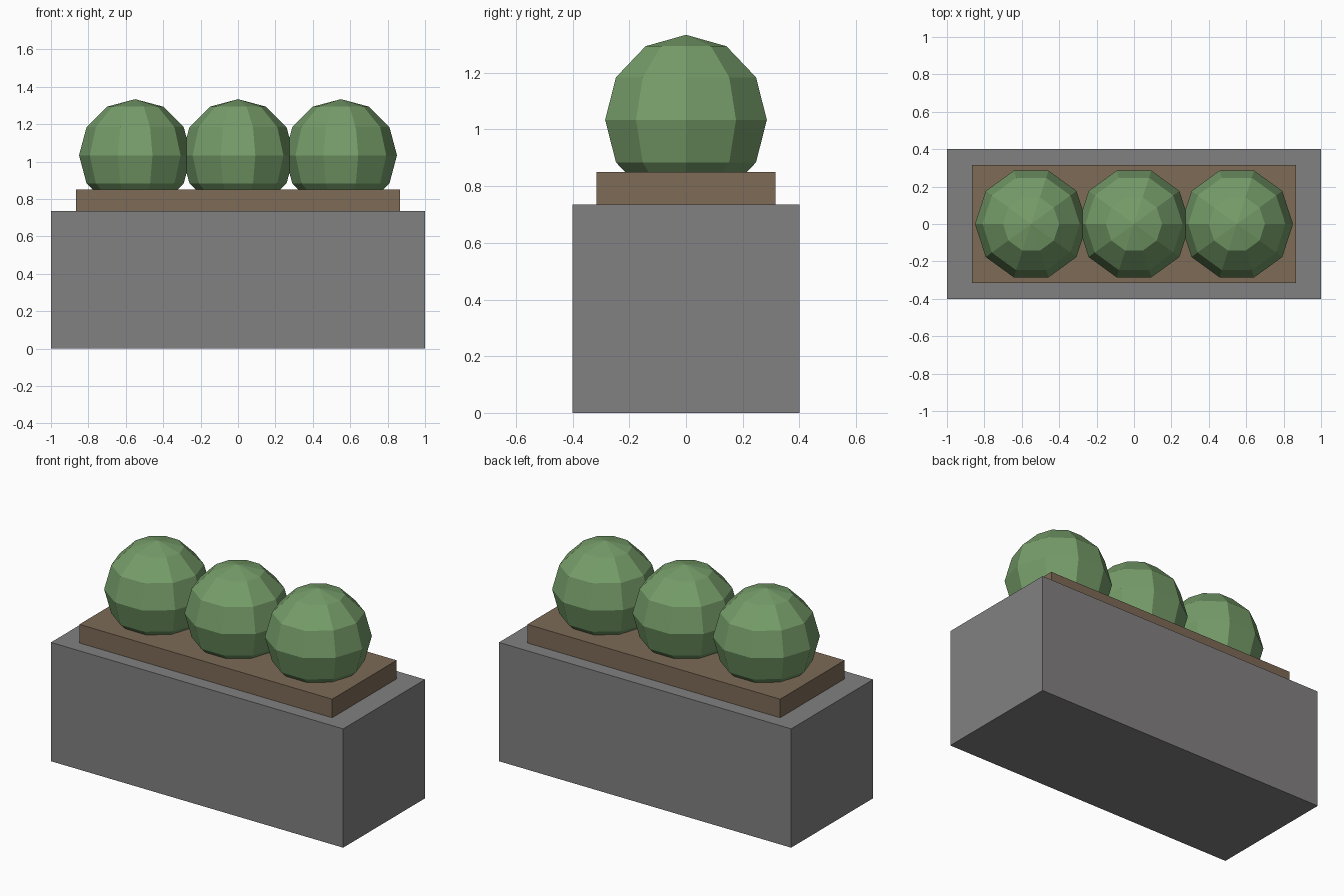
import bpy

if "Cube" in bpy.data.objects:
    bpy.data.objects.remove(bpy.data.objects["Cube"])


def material(name, rgb):
    m = bpy.data.materials.new(name)
    m.diffuse_color = (*rgb, 1.0)
    m.use_nodes = True
    m.node_tree.nodes["Principled BSDF"].inputs["Base Color"].default_value = m.diffuse_color
    return m


stone = material("grey stone", (0.225, 0.218, 0.220))
earth = material("brown soil", (0.205, 0.145, 0.094))
leaf = material("leaf green", (0.180, 0.335, 0.142))


def finish(name, mat):
    obj = bpy.context.object
    obj.name = name
    obj.data.materials.append(mat)
    return obj


def box(name, width, depth, z0, z1, mat):
    bpy.ops.mesh.primitive_cube_add(size=1, location=(0, 0, (z0 + z1) / 2))
    obj = finish(name, mat)
    obj.scale = (width, depth, z1 - z0)
    bpy.ops.object.transform_apply(location=False, rotation=False, scale=True)
    return obj


# Planter body and the raised bed of soil
box("planter_box", 2.0, 0.8, 0.0, 0.735, stone)
box("soil_bed", 1.73, 0.63, 0.73, 0.85, earth)

# Three low-poly round shrubs, slightly overlapping and sunk into the soil
for i, x in enumerate((-0.55, 0.0, 0.55)):
    bpy.ops.mesh.primitive_uv_sphere_add(segments=10, ring_count=6, radius=0.3,
                                         location=(x, 0, 1.034))
    shrub = finish(f"shrub_{i + 1}", leaf)
    # Point a corner of the ten-sided ring along x
    for v in shrub.data.vertices:
        v.co.x, v.co.y = v.co.y, -v.co.x
    ring = max(shrub.data.vertices, key=lambda v: v.co.x)
    if ring.co.x < 0.299:
        for v in shrub.data.vertices:
            v.co.x, v.co.y = v.co.y, -v.co.x
    bpy.ops.object.shade_flat()
